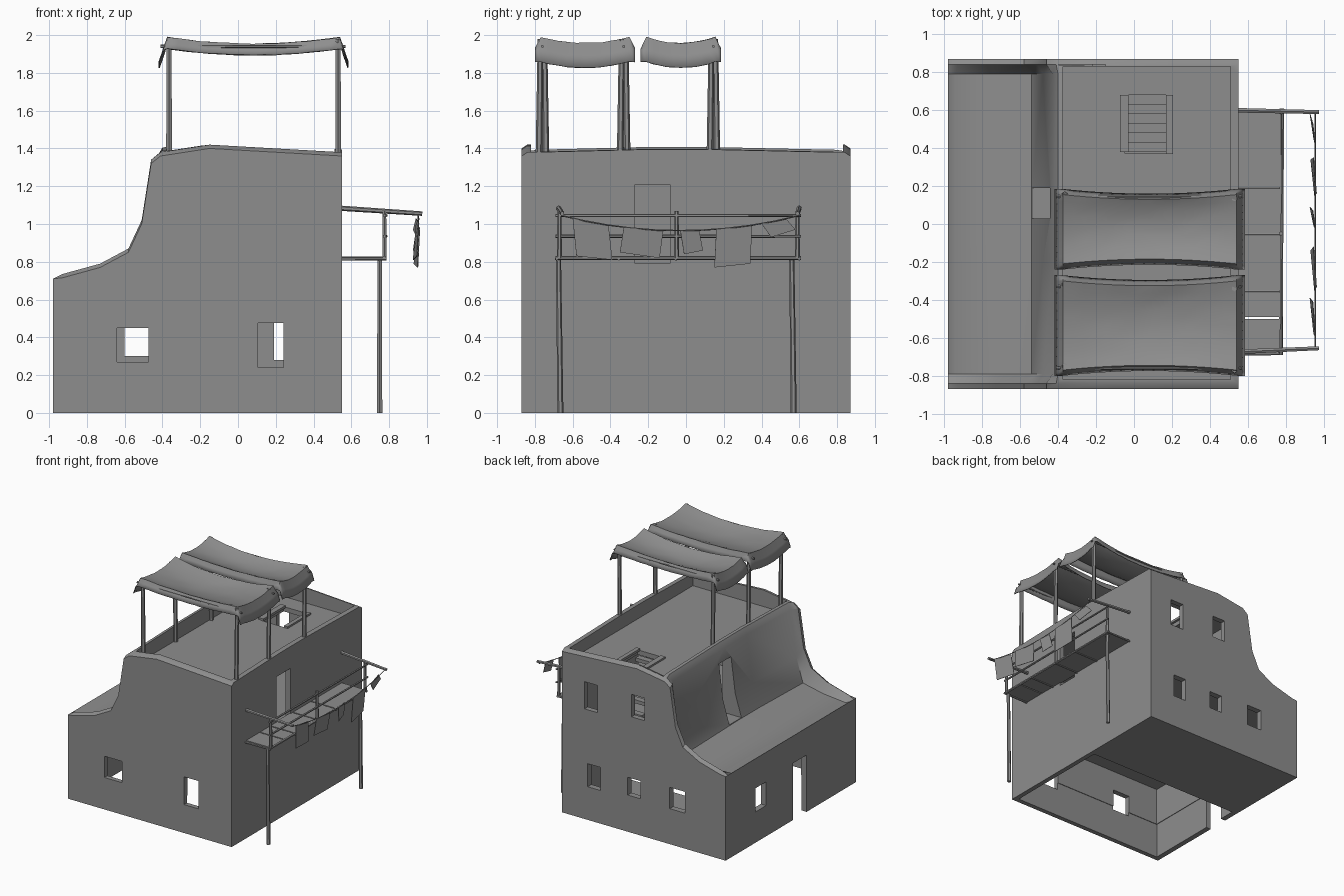
import bpy, bmesh, math, random
from mathutils import Vector

random.seed(4)
if "Cube" in bpy.data.objects:
    bpy.data.objects.remove(bpy.data.objects["Cube"])

clay = bpy.data.materials.new("clay_grey")
clay.use_nodes = True
clay.diffuse_color = (0.27, 0.27, 0.27, 1)
clay.node_tree.nodes["Principled BSDF"].inputs["Base Color"].default_value = clay.diffuse_color


def finish(name, bm, smooth=None):
    bmesh.ops.recalc_face_normals(bm, faces=bm.faces)
    mesh = bpy.data.meshes.new(name)
    bm.to_mesh(mesh)
    bm.free()
    mesh.materials.append(clay)
    ob = bpy.data.objects.new(name, mesh)
    bpy.context.collection.objects.link(ob)
    if smooth:
        shade(ob, smooth)
    return ob


def shade(ob, angle):
    bpy.ops.object.select_all(action='DESELECT')
    ob.select_set(True)
    bpy.context.view_layer.objects.active = ob
    bpy.ops.object.shade_smooth_by_angle(angle=math.radians(angle))


def box(name, x, y, z):
    bm = bmesh.new()
    bmesh.ops.create_cube(bm, size=1)
    for v in bm.verts:
        v.co = [a + (b - a) * (c + 0.5) for (a, b), c in zip((x, y, z), v.co)]
    return finish(name, bm)


def pole(name, start, end, radius=0.013, sides=6):
    a, b = Vector(start), Vector(end)
    bm = bmesh.new()
    bmesh.ops.create_cone(bm, cap_ends=True, segments=sides, radius1=radius,
                          radius2=radius * 0.85, depth=(b - a).length)
    turn = (b - a).to_track_quat('Z', 'Y')
    for v in bm.verts:
        v.co = turn @ v.co + (a + b) / 2
    return finish(name, bm, 50)


# House body: stepped profile lofted from front to back, dipped between end walls
roof = [(-0.15, 1.42), (0.2, 1.40), (0.55, 1.38), (0.55, 0)]
end = [(-0.98, 0), (-0.98, 0.71), (-0.93, 0.735), (-0.73, 0.79), (-0.58, 0.87),
       (-0.51, 1.02), (-0.46, 1.34), (-0.41, 1.38)] + roof
mid = [(-0.98, 0), (-0.98, 0.71), (-0.94, 0.69), (-0.73, 0.71), (-0.54, 0.75),
       (-0.48, 0.95), (-0.43, 1.34), (-0.40, 1.39)] + roof
sections = [(-0.87, end, -0.02), (-0.84, end, 0), (-0.79, mid, 0), (-0.2, mid, 0.015),
            (0.1, mid, 0.015), (0.79, mid, 0), (0.84, end, 0), (0.87, end, -0.02)]
bm = bmesh.new()
rings = []
for y, prof, lift in sections:
    rings.append([bm.verts.new((x, y, z + (lift if z > 0.72 else 0))) for x, z in prof])
for r, s in zip(rings, rings[1:]):
    for i in range(len(r)):
        j = (i + 1) % len(r)
        bm.faces.new((r[i], r[j], s[j], s[i]))
bm.faces.new(rings[0])
bm.faces.new(rings[-1])
house = finish("house_body", bm)

# Rooms, roof terrace, hatch, doors and windows cut from the body
cuts = [
    ((-0.375, 0.51), (-0.82, 0.83), (1.28, 1.6)),      # roof terrace
    ((-0.36, 0.505), (-0.815, 0.825), (0.68, 1.24)),   # upper room
    ((-0.93, 0.505), (-0.825, 0.82), (0.015, 0.62)),   # lower room
    ((-0.935, 0.51), (-0.83, 0.11), (-0.1, 0.3)),      # open floor
    ((-0.05, 0.19), (0.375, 0.68), (1.1, 1.4)),        # hatch
    ((0.4, 0.7), (-0.27, -0.085), (0.79, 1.21)),       # balcony door
    ((-0.65, -0.3), (0.03, 0.19), (0.77, 1.26)),       # terrace door
    ((-1.1, -0.85), (-0.21, -0.03), (-0.05, 0.48)),    # street door
    ((-1.1, -0.85), (0.33, 0.47), (0.26, 0.46)),       # side window
]
for x0, x1, z0, z1 in [(-0.64, -0.475, 0.27, 0.45), (0.105, 0.24, 0.24, 0.475)]:
    cuts.append(((x0, x1), (-1, -0.75), (z0, z1)))
for x0, x1, z0, z1 in [(0.216, 0.34, 0.93, 1.16), (-0.22, -0.10, 0.98, 1.17),
                       (0.19, 0.31, 0.28, 0.475), (-0.186, -0.064, 0.31, 0.46),
                       (-0.60, -0.457, 0.30, 0.48)]:
    cuts.append(((x0, x1), (0.75, 1), (z0, z1)))
bpy.context.view_layer.objects.active = house
for c in cuts:
    cutter = box("cutter", *c)
    cutter.hide_render = True
    mod = house.modifiers.new("cut", 'BOOLEAN')
    mod.operation, mod.solver, mod.object = 'DIFFERENCE', 'EXACT', cutter
    bpy.ops.object.modifier_apply(modifier=mod.name)
    bpy.data.objects.remove(cutter)
shade(house, 35)

# Stairs below the hatch
for i in range(6):
    y = 0.38 + i * 0.05
    z = 1.24 - i * 0.09
    box(f"stair_step_{i + 1}", (-0.03, 0.17), (y, y + 0.052), (z - 0.03, z))
box("hatch_board_right", (-0.075, -0.03), (0.38, 0.68), (1.275, 1.295))
box("hatch_board_left", (0.17, 0.205), (0.37, 0.68), (1.275, 1.295))


# Awnings: sagging cloth with flaps hanging over every edge
def awning(name, x0, x1, y0, y1, sag, flap, side):
    n, m = 20, 14
    bm = bmesh.new()
    grid = []
    for i in range(n + 1):
        row = []
        for j in range(m + 1):
            u = max(-1, min(1, (i - n / 2) / (n / 2 - 2)))
            v = max(-1, min(1, (j - m / 2) / (m / 2 - 2)))
            hang_x = max(0, abs(i - n / 2) - n / 2 + 2) / 2
            hang_y = max(0, abs(j - m / 2) - m / 2 + 2) / 2
            su, sv = math.copysign(1, u), math.copysign(1, v)
            x = (x0 + x1) / 2 + u * (x1 - x0) / 2 + su * hang_x * 0.045
            y = (y0 + y1) / 2 + v * (y1 - y0) / 2 + sv * hang_y * 0.03
            # edges bow slightly inward between the poles
            y -= sv * 0.025 * (1 - u * u) * abs(v)
            z = 1.992 - 0.035 * (1 - u * u) - sag * (1 - v * v) * (1 - 0.3 * u * u)
            z -= max(hang_x * side, hang_y * flap) + random.uniform(0, 0.004)
            row.append(bm.verts.new((x, y, z)))
        grid.append(row)
    for a, b in zip(grid, grid[1:]):
        for j in range(m):
            bm.faces.new((a[j], b[j], b[j + 1], a[j + 1]))
    ob = finish(name, bm, 60)
    mod = ob.modifiers.new("thickness", 'SOLIDIFY')
    mod.thickness = 0.006


awning("front_awning", -0.375, 0.54, -0.77, -0.30, 0.045, 0.06, 0.13)
awning("back_awning", -0.375, 0.54, -0.21, 0.155, 0.045, 0.06, 0.13)

# Awning poles and cross beams
for row, y in zip(("front", "middle", "back"), (-0.76, -0.33, 0.145)):
    for side, x, dy in (("right", -0.365, 0.02), ("left", 0.53, -0.02)):
        pole(f"awning_pole_{row}_{side}", (x, y + dy, 1.25), (x, y + dy / 2, 1.98), 0.018)
    pole(f"awning_beam_{row}", (-0.41, y, 1.94), (0.57, y, 1.94), 0.009)

# Balcony floor panels, with a slight gap between them
edges = (-0.68, -0.495, -0.355, -0.055, 0.19, 0.605)
for i, (a, b) in enumerate(zip(edges, edges[1:])):
    box(f"balcony_panel_{i + 1}", (0.54, 0.775), (a + 0.005, b - 0.005), (0.815, 0.827))
pole("balcony_edge_beam", (0.775, -0.69, 0.82), (0.775, 0.61, 0.82), 0.011)
for i, y in enumerate((-0.685, -0.355, -0.055, 0.19, 0.6)):
    pole(f"balcony_joist_{i + 1}", (0.53, y, 0.815), (0.785, y, 0.815), 0.009)

# Balcony posts and railing
for side, y in (("front", -0.665), ("back", 0.57)):
    pole(f"balcony_post_{side}", (0.75, y, 0), (0.75, y - 0.01, 0.82), 0.016)
for i, y in enumerate((-0.67, -0.05, 0.59)):
    pole(f"rail_post_{i + 1}", (0.775, y, 0.82), (0.775, y, 1.07), 0.013)
for i, z in enumerate((1.045, 0.935)):
    pole(f"balcony_rail_{i + 1}", (0.775, -0.69, z), (0.785, 0.61, z), 0.009)

# Drying arms and sagging washing line
for side, y in (("front", -0.675), ("back", 0.6)):
    pole(f"drying_arm_{side}", (0.52, y, 1.085), (0.975, y + (0.02 if y < 0 else -0.01), 1.055), 0.014)


def line_height(y):
    return 1.045 - 0.08 * (1 - ((y + 0.03) / 0.63) ** 2)


points = [-0.66 + 1.26 * i / 10 for i in range(11)]
for i, (a, b) in enumerate(zip(points, points[1:])):
    pole(f"washing_line_{i + 1}", (0.955, a, line_height(a)), (0.955, b, line_height(b)), 0.004, 4)

# Hanging laundry: y start, y end, two lower corner heights, lower shift
laundry = [(-0.60, -0.41, 0.83, 0.81, 0.02), (-0.33, -0.12, 0.85, 0.82, -0.02),
           (-0.03, 0.07, 0.84, 0.86, 0.02), (0.16, 0.35, 0.77, 0.79, -0.01),
           (0.40, 0.53, 0.93, 0.97, 0.05)]
for i, (a, b, za, zb, shift) in enumerate(laundry):
    bm = bmesh.new()
    bm.faces.new([bm.verts.new(p) for p in (
        (0.96, a, line_height(a)), (0.945, b, line_height(b)),
        (0.93, b + shift, zb), (0.95, a + shift, za))])
    ob = finish(f"laundry_{i + 1}", bm)
    ob.modifiers.new("thickness", 'SOLIDIFY').thickness = 0.004
